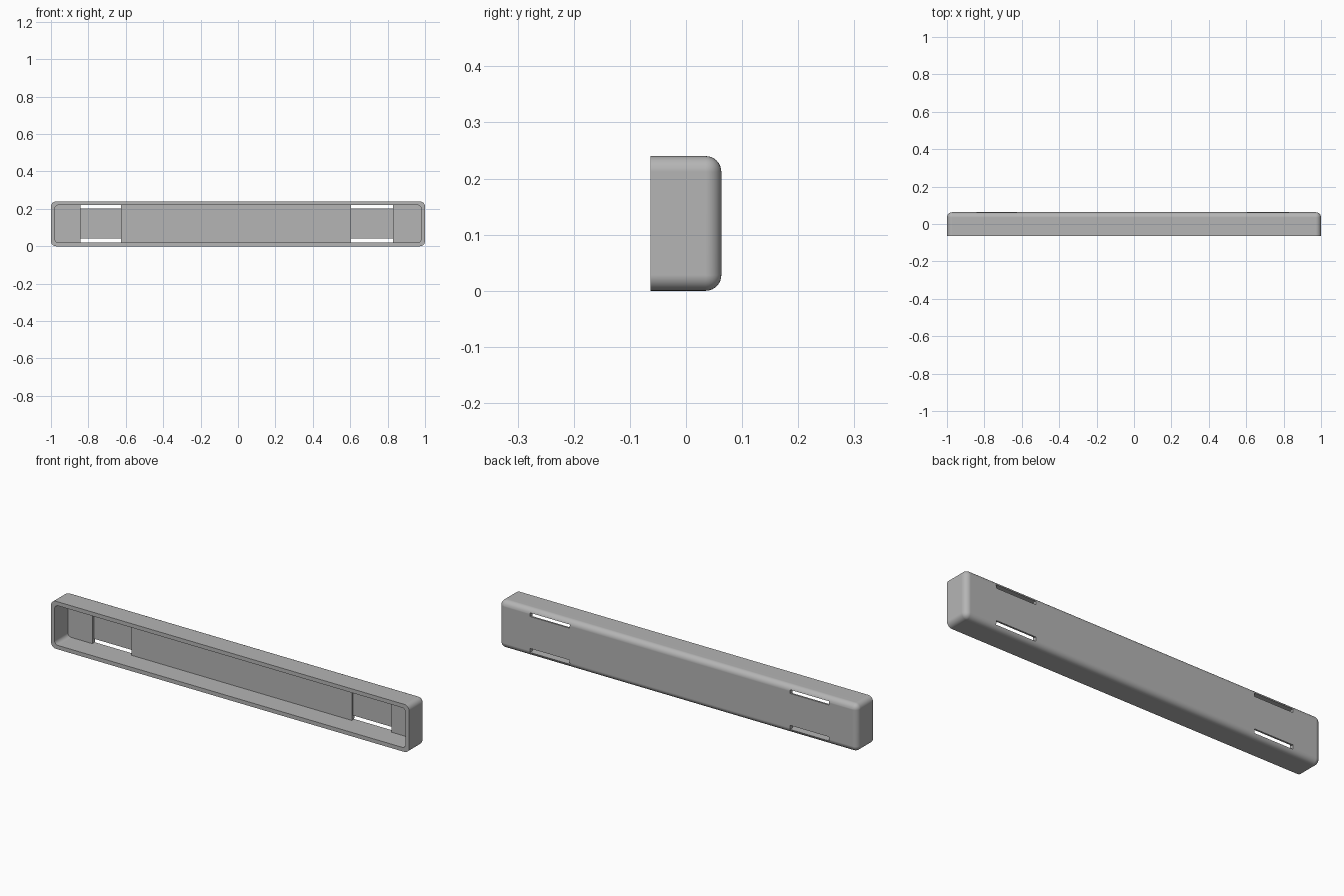
import bpy
import bmesh
from mathutils import Vector

if "Cube" in bpy.data.objects:
    bpy.data.objects.remove(bpy.data.objects["Cube"], do_unlink=True)

HEIGHT = 0.24
HALF_DEPTH = 0.063
WALL = 0.02
INNER_BACK = HALF_DEPTH - 0.02
POCKET_BACK = INNER_BACK + 0.011

grey = bpy.data.materials.new("plain grey")
grey.use_nodes = True
colour = (0.46, 0.46, 0.46, 1)
grey.diffuse_color = colour
grey.node_tree.nodes["Principled BSDF"].inputs["Base Color"].default_value = colour


def box(name, x, y, z, radius=0, round_back=False):
    """Box from three (min, max) ranges, with its long-way corners rounded."""
    lo, hi = Vector((x[0], y[0], z[0])), Vector((x[1], y[1], z[1]))
    bm = bmesh.new()
    bmesh.ops.create_cube(bm, size=1)
    for v in bm.verts:
        v.co = [lo[i] + (v.co[i] + 0.5) * (hi[i] - lo[i]) for i in range(3)]
    if radius:
        def rounded(edge):
            ys = [v.co.y for v in edge.verts]
            return abs(ys[0] - ys[1]) > 0.01 or (round_back and min(ys) > hi.y - 0.001)
        bmesh.ops.bevel(bm, geom=[e for e in bm.edges if rounded(e)], offset=radius,
                        segments=8, profile=0.5, affect='EDGES')
    mesh = bpy.data.meshes.new(name)
    bm.to_mesh(mesh)
    bm.free()
    mesh.materials.append(grey)
    obj = bpy.data.objects.new(name, mesh)
    bpy.context.collection.objects.link(obj)
    return obj


def cut(target, cutter):
    mod = target.modifiers.new(cutter.name, 'BOOLEAN')
    mod.operation = 'DIFFERENCE'
    mod.solver = 'EXACT'
    mod.object = cutter
    cutter.hide_render = True


# Outer shell, rounded everywhere but around the open front
cover = box("cover", (-1, 1), (-HALF_DEPTH, HALF_DEPTH), (0, HEIGHT), 0.028, True)

# Hollow interior
cutters = [box("cavity_cutter", (-1 + WALL, 1 - WALL), (-0.1, INNER_BACK),
               (WALL, HEIGHT - WALL), 0.02)]

# Strap pockets, each with a slot along its top and bottom
for side, x in (("right", (-0.843, -0.625)), ("left", (0.605, 0.828))):
    cutters.append(box(side + "_pocket_cutter", x, (0, POCKET_BACK), (WALL, HEIGHT - WALL)))
    for level, z in (("lower", (WALL, 0.041)), ("upper", (0.202, HEIGHT - WALL))):
        cutters.append(box(f"{side}_{level}_slot_cutter", x, (0, 0.1), z))

for cutter in cutters:
    cut(cover, cutter)

# Bake the cuts, then drop the cutters
bpy.context.view_layer.update()
graph = bpy.context.evaluated_depsgraph_get()
baked = bpy.data.meshes.new_from_object(cover.evaluated_get(graph))
cover.modifiers.clear()
cover.data = baked
for cutter in cutters:
    bpy.data.objects.remove(cutter, do_unlink=True)

# Smooth rounded edges, crisp cut edges
bpy.ops.object.select_all(action='DESELECT')
cover.select_set(True)
bpy.context.view_layer.objects.active = cover
bpy.ops.object.shade_smooth_by_angle(angle=0.5)
normals = cover.modifiers.new("flat_face_normals", 'WEIGHTED_NORMAL')
normals.keep_sharp = True
